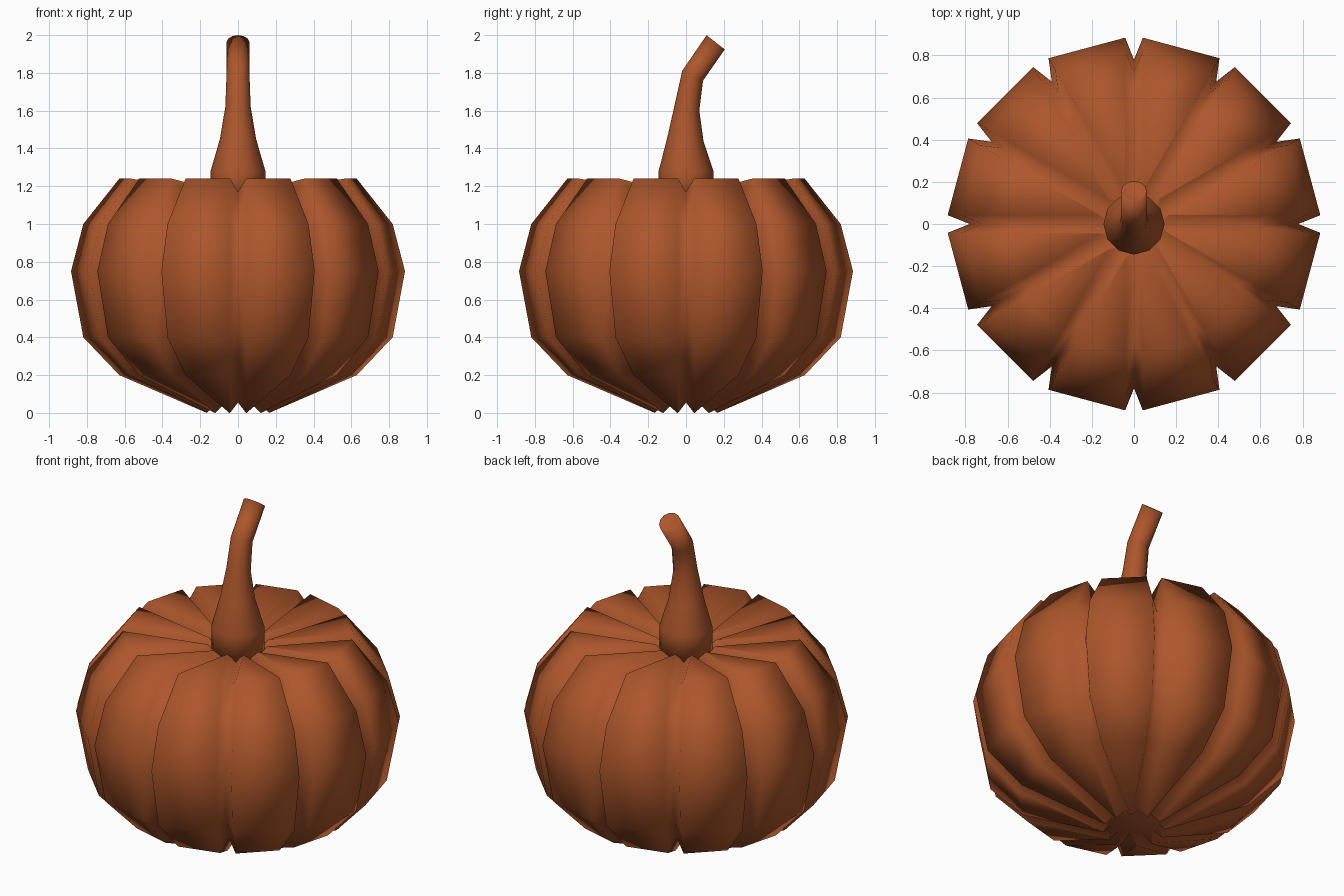
import bpy, bmesh
from math import sin, cos, asin, radians, pi
from mathutils import Vector

if "Cube" in bpy.data.objects:
    bpy.data.objects.remove(bpy.data.objects["Cube"])

mat = bpy.data.materials.new("pumpkin_orange")
mat.diffuse_color = (0.42, 0.095, 0.025, 1)
mat.use_nodes = True
mat.node_tree.nodes["Principled BSDF"].inputs["Base Color"].default_value = mat.diffuse_color


def loft(name, rings, inset_top=False):
    """Skin a stack of equal-length rings and cap both ends."""
    bm = bmesh.new()
    vr = [[bm.verts.new(p) for p in ring] for ring in rings]
    n = len(vr[0])
    for a, b in zip(vr, vr[1:]):
        for i in range(n):
            j = (i + 1) % n
            bm.faces.new((a[i], a[j], b[j], b[i]))
    bm.faces.new(vr[0][::-1])
    top = bm.faces.new(vr[-1])
    if inset_top:
        bm.normal_update()
        bmesh.ops.inset_region(bm, faces=[top], thickness=0.012, depth=-0.008)
    bmesh.ops.recalc_face_normals(bm, faces=bm.faces)
    for f in bm.faces:
        f.smooth = True
    me = bpy.data.meshes.new(name)
    bm.to_mesh(me)
    bm.free()
    me.materials.append(mat)
    ob = bpy.data.objects.new(name, me)
    bpy.context.collection.objects.link(ob)
    return ob


# Ribbed body: (ridge radius, ridge z, groove radius, groove z), bottom to top
SEGMENTS = 12
GAP = 0.042   # half width of the groove mouth
profile = [
    (0.17, 0.00, 0.13, 0.055),
    (0.63, 0.20, 0.56, 0.26),
    (0.82, 0.40, 0.72, 0.43),
    (0.885, 0.75, 0.78, 0.75),
    (0.82, 1.00, 0.72, 0.97),
    (0.63, 1.24, 0.56, 1.17),
    (0.17, 1.18, 0.12, 1.12),
]
rings = []
for r, z, gr, gz in profile:
    half = min(asin(GAP / r), radians(14.6))
    ring = []
    for k in range(SEGMENTS):
        a = 2 * pi * k / SEGMENTS
        ring.append((gr * cos(a), gr * sin(a), gz))
        for t in (a + half, a + 2 * pi / SEGMENTS - half):
            ring.append((r * cos(t), r * sin(t), z))
    rings.append(ring)
loft("pumpkin_body", rings)

# Bent, tapering stem: (centre y, centre z, radius, tilt in degrees)
path = [
    (0.0, 1.11, 0.145, 0),
    (0.0, 1.28, 0.145, 0),
    (-0.003, 1.45, 0.096, 6),
    (0.006, 1.62, 0.067, 16),
    (0.035, 1.785, 0.061, 25),
    (0.157, 1.962, 0.061, 38),
]
SIDES = 12
rings = []
for y, z, r, tilt in path:
    t = radians(tilt)
    u, v = Vector((1, 0, 0)), Vector((0, cos(t), -sin(t)))
    c = Vector((0, y, z))
    rings.append([c + r * (u * cos(2 * pi * i / SIDES) + v * sin(2 * pi * i / SIDES))
                  for i in range(SIDES)])
loft("stem", rings, inset_top=True)
